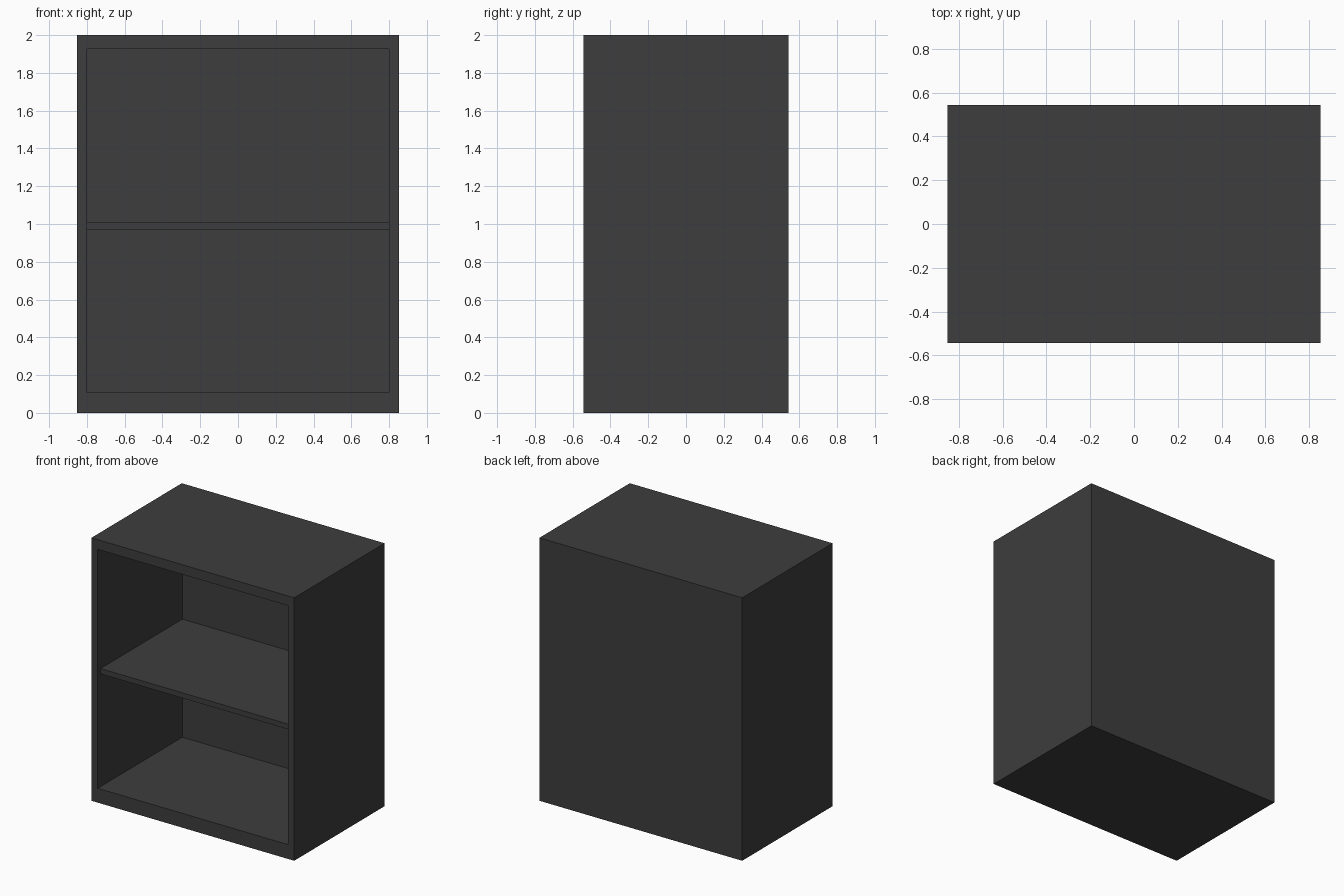
import bpy, bmesh
from mathutils import Vector

if "Cube" in bpy.data.objects:
    bpy.data.objects.remove(bpy.data.objects["Cube"])

W, D, H = 0.853, 0.543, 2.0            # half width, half depth, height
IN_X, IN_Z0, IN_Z1 = 0.80, 0.109, 1.926  # opening
BACK_Y = 0.474                         # inner face of back panel
SHELF_Z0, SHELF_Z1, SHELF_Y = 0.967, 1.007, -0.51

mat = bpy.data.materials.new("charcoal")
mat.diffuse_color = (0.047, 0.047, 0.047, 1)
mat.use_nodes = True
mat.node_tree.nodes["Principled BSDF"].inputs["Base Color"].default_value = mat.diffuse_color


def box(bm, lo, hi):
    lo, hi = Vector(lo), Vector(hi)
    verts = bmesh.ops.create_cube(bm, size=1)["verts"]
    for v in verts:
        v.co = (lo + hi) / 2 + v.co * (hi - lo)


def finish(bm, name):
    bmesh.ops.recalc_face_normals(bm, faces=bm.faces)
    mesh = bpy.data.meshes.new(name)
    bm.to_mesh(mesh)
    bm.free()
    mesh.materials.append(mat)
    bpy.context.collection.objects.link(bpy.data.objects.new(name, mesh))


# Cabinet: a box with its front face inset to a frame and pushed inwards
bm = bmesh.new()
box(bm, (-W, -D, 0), (W, D, H))
front = min(bm.faces, key=lambda f: f.calc_center_median().y)
bmesh.ops.inset_region(bm, faces=[front], thickness=0.05)
for v in front.verts:
    v.co = (IN_X if v.co.x > 0 else -IN_X, -D, IN_Z1 if v.co.z > H / 2 else IN_Z0)
recess = bmesh.ops.extrude_discrete_faces(bm, faces=[front])["faces"][0]
for v in recess.verts:
    v.co.y = BACK_Y
finish(bm, "cabinet_body")

# Middle shelf, slightly set back from the front
bm = bmesh.new()
box(bm, (-IN_X, SHELF_Y, SHELF_Z0), (IN_X, BACK_Y, SHELF_Z1))
finish(bm, "middle_shelf")
